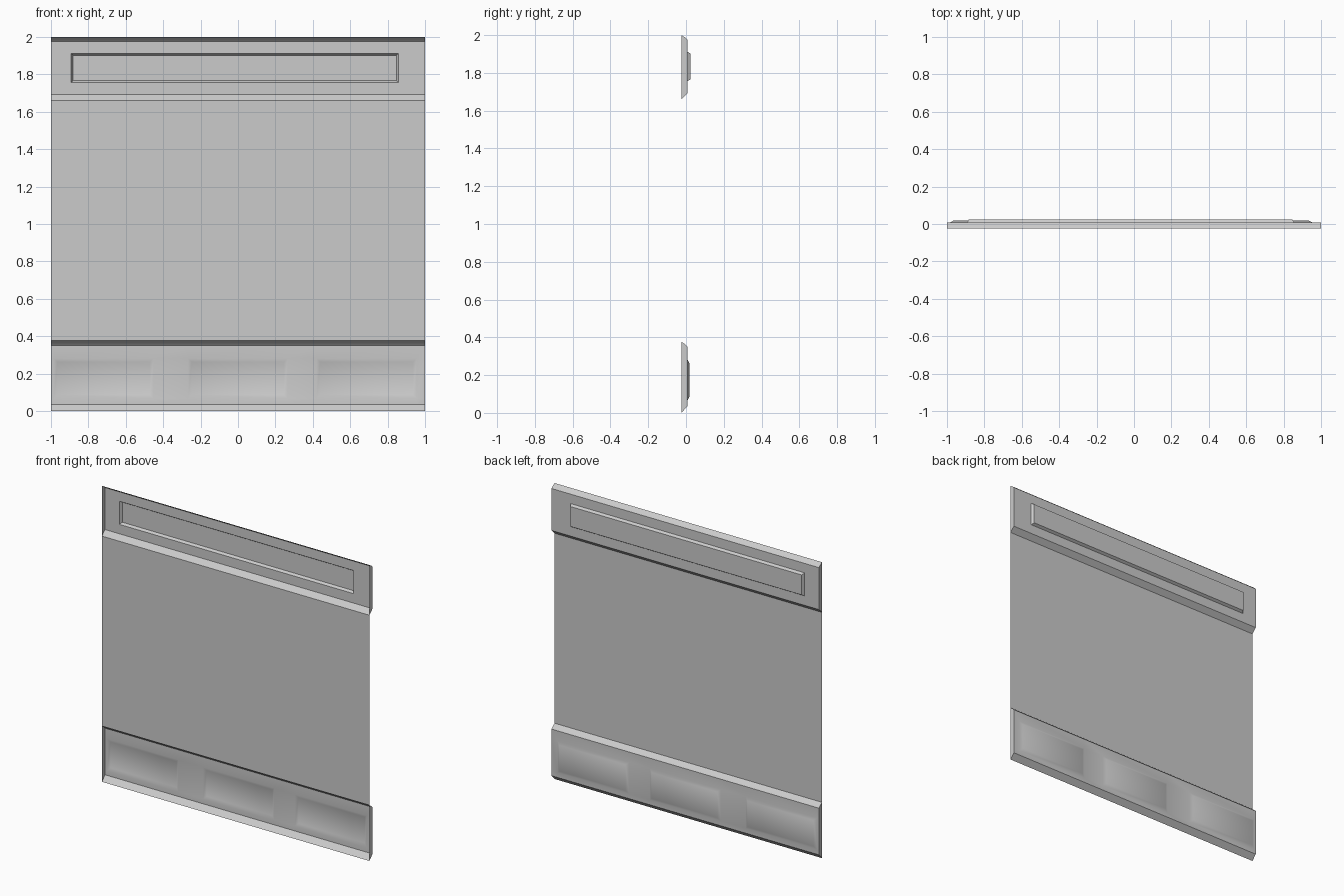
import bpy, bmesh

if "Cube" in bpy.data.objects:
    bpy.data.objects.remove(bpy.data.objects["Cube"])

grey = bpy.data.materials.new("plain_grey")
grey.diffuse_color = (0.6, 0.6, 0.6, 1)
grey.use_nodes = True
grey.node_tree.nodes["Principled BSDF"].inputs["Base Color"].default_value = grey.diffuse_color

Y_SHEET = -0.025   # flat wall sheet
Y_BAND = 0.008     # face of the raised bands


def finish(name, bm):
    mesh = bpy.data.meshes.new(name)
    bm.to_mesh(mesh)
    bm.free()
    obj = bpy.data.objects.new(name, mesh)
    bpy.context.collection.objects.link(obj)
    mesh.materials.append(grey)
    bpy.ops.object.select_all(action='DESELECT')
    obj.select_set(True)
    bpy.context.view_layer.objects.active = obj
    bpy.ops.object.shade_smooth_by_angle(angle=0.5)
    return obj


def band(name, z0, scale, panel_x, panel_z, inset, panel_y):
    """Open-backed moulded band with pressed rectangular panels."""
    low, high = panel_z
    profile = [(Y_SHEET, z0), (Y_BAND, z0 + 0.035 * scale),
               (Y_BAND, low), (Y_BAND, high),
               (Y_BAND, z0 + 0.35 * scale), (-0.003, z0 + 0.362 * scale),
               (Y_SHEET, z0 + 0.377 * scale)]
    xs = sorted([-1, 1] + [x for pair in panel_x for x in pair])
    bm = bmesh.new()
    cols = [[bm.verts.new((x, y, z)) for y, z in profile] for x in xs]
    panels = []
    # Skin between neighbouring profile columns
    for i, (a, b) in enumerate(zip(cols, cols[1:])):
        for j in range(len(profile) - 1):
            f = bm.faces.new((a[j], a[j + 1], b[j + 1], b[j]))
            if j == 2 and i % 2 == 1:
                panels.append(f)
    # End caps
    bm.faces.new(cols[0][::-1])
    bm.faces.new(cols[-1])
    bm.normal_update()
    # Pressed panels with mitred sloping borders
    bmesh.ops.inset_individual(bm, faces=panels, thickness=inset)
    for f in panels:
        for v in f.verts:
            v.co.y = panel_y
    bm.normal_update()
    return finish(name, bm)


# Lower band with three shallow panels
band("lower_band", 0, 1.0,
     [(-0.985, -0.452), (-0.267, 0.265), (0.42, 0.955)],
     (0.067, 0.282), 0.028, 0.018)

# Upper band with one long panel
band("upper_band", 1.6607, 0.9, [(-0.893, 0.857)],
     (1.756, 1.912), 0.015, 0.025)

# Flat sheet between the bands
bm = bmesh.new()
bm.faces.new([bm.verts.new((x, Y_SHEET, z)) for x, z in
              ((-1, 0.377), (-1, 1.6607), (1, 1.6607), (1, 0.377))])
finish("wall_sheet", bm)
